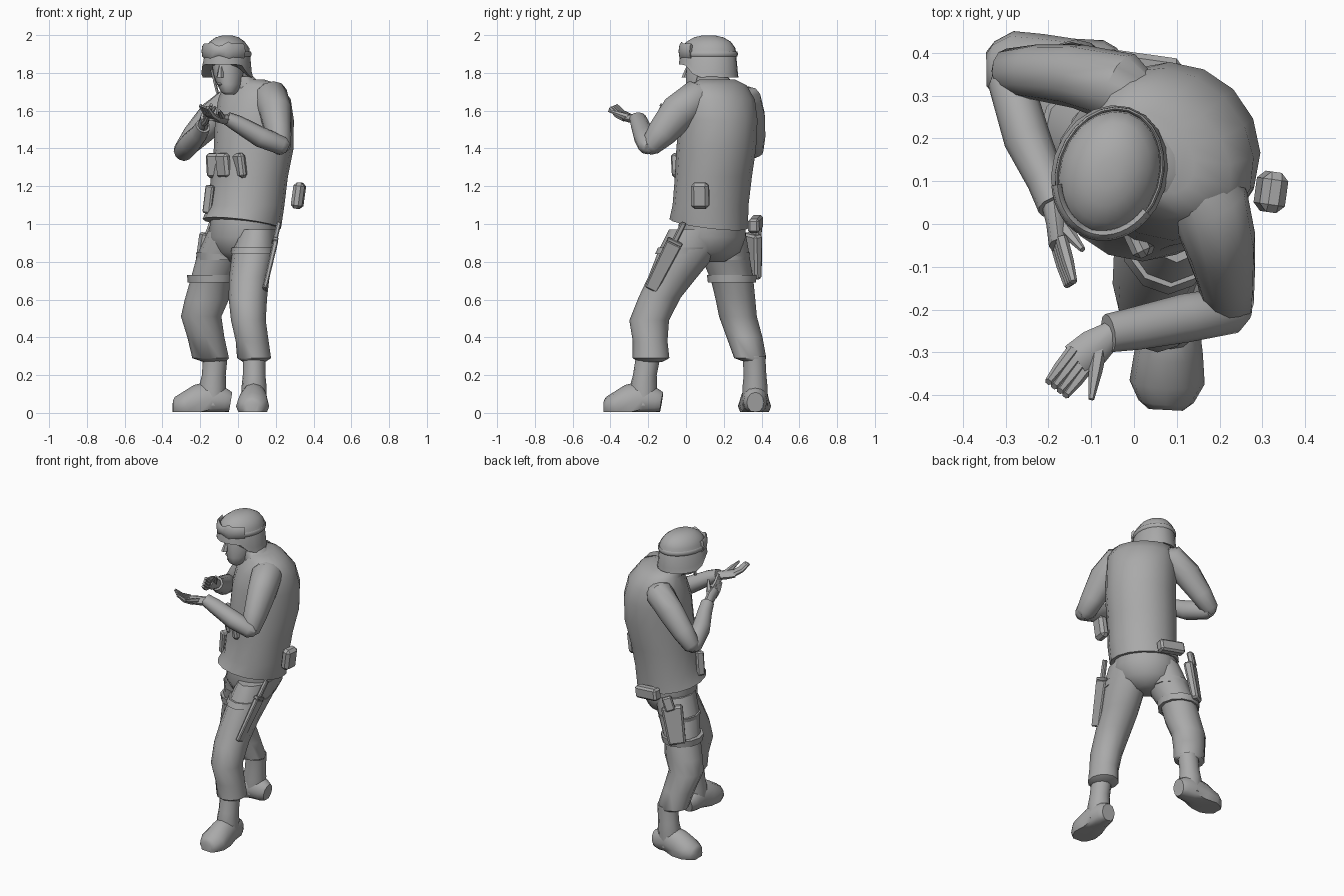
import bpy, bmesh
from math import sin, cos, pi, radians
from mathutils import Vector, Euler

if "Cube" in bpy.data.objects:
    bpy.data.objects.remove(bpy.data.objects["Cube"])

grey = bpy.data.materials.new("plain_grey")
grey.use_nodes = True
grey.diffuse_color = (0.4, 0.4, 0.4, 1)
grey.node_tree.nodes["Principled BSDF"].inputs["Base Color"].default_value = (0.4, 0.4, 0.4, 1)
TORSO, HEAD = radians(-45), radians(-17)
UP = Vector((0, 0, 1))


def axes(a):
    """Left and back directions of a body part turned by a."""
    return Vector((cos(a), sin(a), 0)), Vector((-sin(a), cos(a), 0))


def finish(name, bm, angle=50):
    bmesh.ops.recalc_face_normals(bm, faces=bm.faces)
    me = bpy.data.meshes.new(name)
    bm.to_mesh(me)
    bm.free()
    me.materials.append(grey)
    ob = bpy.data.objects.new(name, me)
    bpy.context.collection.objects.link(ob)
    bpy.ops.object.select_all(action='DESELECT')
    ob.select_set(True)
    bpy.context.view_layer.objects.active = ob
    bpy.ops.object.shade_smooth_by_angle(angle=radians(angle))
    return ob


def loft(name, pts, turn=0, follow=False, sides=12, warp=None):
    """Skin oval rings (x, y, z, radius, radius); level, or square to the path."""
    bm = bmesh.new()
    rings = []
    for i, (x, y, z, ra, rb) in enumerate(pts):
        u, v = axes(turn)
        if follow:
            a, b = pts[max(i - 1, 0)], pts[min(i + 1, len(pts) - 1)]
            t = (Vector(b[:3]) - Vector(a[:3])).normalized()
            u = t.cross(UP).normalized()
            v = u.cross(t)
        ring = []
        for k in range(sides):
            w = 2 * pi * k / sides
            co = Vector((x, y, z)) + u * ra * cos(w) + v * rb * sin(w)
            ring.append(bm.verts.new(warp(co) if warp else co))
        rings.append(ring)
    for r, s in zip(rings, rings[1:]):
        for k in range(sides):
            j = (k + 1) % sides
            bm.faces.new((r[k], r[j], s[j], s[k]))
    bm.faces.new(rings[0])
    bm.faces.new(rings[-1])
    return finish(name, bm)


def box(name, loc, size, turn=(0, 0, 0), bevel=0.012, taper=1):
    bm = bmesh.new()
    bmesh.ops.create_cube(bm, size=1)
    rot = Euler([radians(d) for d in turn]).to_matrix()
    for v in bm.verts:
        k = taper if v.co.z < 0 else 1
        v.co = Vector((v.co.x * size[0] * k, v.co.y * size[1] * k, v.co.z * size[2]))
    bmesh.ops.bevel(bm, geom=bm.edges[:], offset=bevel, segments=1, affect='EDGES')
    for v in bm.verts:
        v.co = rot @ v.co + Vector(loc)
    return finish(name, bm, 30)


# Torso with vest, hem lower at the back
def hem(co):
    if co.z < 1:
        co.z += 0.035 - 0.17 * ((co - Vector((.04, .15, 0))).dot(axes(TORSO)[1]))
    return co


loft("vest", [(.02, .12, .96, .207, .208), (.045, .13, 1.1, .207, .195), (.06, .145, 1.25, .208, .2),
              (.083, .16, 1.4, .212, .21), (.087, .17, 1.55, .212, .205), (.087, .172, 1.66, .21, .175),
              (.075, .17, 1.735, .18, .12), (.045, .165, 1.765, .11, .08)], TORSO, sides=16, warp=hem)
loft("pelvis", [(.02, .14, .8, .06, .07), (.02, .14, .85, .16, .13), (.025, .135, .93, .192, .17),
                (.03, .14, 1.03, .185, .165)], TORSO, sides=16)

# Legs, cuffed above the boots
loft("left_leg", [(.1, .07, .97, .1, .16), (.085, .015, .86, .115, .16), (.06, -.07, .72, .107, .13),
                  (.052, -.14, .61, .102, .112), (.055, -.195, .49, .092, .105), (.075, -.19, .38, .087, .092),
                  (.085, -.185, .29, .09, .097), (.085, -.19, .27, .06, .065)])
loft("right_leg", [(-.04, .175, .96, .12, .14), (-.09, .205, .84, .125, .13), (-.145, .245, .7, .108, .112),
                   (-.165, .262, .6, .117, .105), (-.195, .275, .51, .107, .1), (-.17, .31, .4, .098, .095),
                   (-.145, .34, .29, .097, .085), (-.125, .36, .27, .06, .05)])


def boot(side, heel, turn, shaft):
    """Boot from the heel towards the toe, with a shaft up into the cuff."""
    out = Vector((cos(turn), sin(turn), 0))
    foot = []
    for d, z, w, h in [(0, .055, .045, .055), (.03, .06, .063, .07), (.1, .07, .068, .1), (.17, .05, .08, .1),
                       (.24, .035, .088, .075), (.285, .025, .065, .06), (.305, .025, .04, .04)]:
        p = heel + out * d
        foot.append((p.x, p.y, z, w, h))
    loft(side + "_boot", foot, follow=True, warp=lambda c: Vector((c.x, c.y, max(c.z, .005))))
    a, b = heel + out * .095, heel + out * .088
    loft(side + "_boot_shaft", [(a.x, a.y, .04, .065, .065), (a.x, a.y, .14, .066, .072),
                                (b.x, b.y, .2, .06, .063), (*shaft, .06, .065)], turn + pi / 2)


boot("left", Vector((.09, -.13, 0)), radians(-93), (.085, -.2, .3))
boot("right", Vector((-.04, .367, 0)), radians(181), (-.12, .36, .3))

# Arms with sleeves
loft("left_upper_arm", [(.12, .14, 1.67, .07, .06), (.175, .05, 1.668, .095, .095), (.2, -.04, 1.59, .085, .1),
                        (.215, -.13, 1.48, .068, .08), (.22, -.19, 1.41, .06, .055),
                        (.22, -.21, 1.385, .03, .03)], follow=True)
loft("left_forearm", [(.265, -.2, 1.4, .025, .025), (.235, -.2, 1.415, .055, .05), (.12, -.22, 1.46, .057, .055),
                      (0, -.245, 1.53, .05, .045), (-.06, -.255, 1.56, .045, .035)], follow=True)
loft("right_upper_arm", [(.05, .27, 1.65, .05, .05), (-.03, .318, 1.65, .085, .085), (-.13, .345, 1.565, .075, .088),
                         (-.23, .355, 1.46, .065, .07), (-.295, .355, 1.385, .055, .05),
                         (-.315, .35, 1.365, .025, .025)], follow=True)
loft("right_forearm", [(-.295, .37, 1.365, .03, .03), (-.29, .335, 1.385, .052, .055), (-.25, .2, 1.43, .055, .06),
                       (-.205, .1, 1.48, .045, .05), (-.185, .04, 1.52, .04, .042)], follow=True)


def hand(side, wrist, palm, tips, spread, thumb, flat):
    """Palm between wrist and knuckles, four fingers and a thumb."""
    wrist, palm, tips, spread = map(Vector, (wrist, palm, tips, spread))
    big, small = (.043, .024) if flat else (.024, .043)
    mid = wrist.lerp(palm, .5)
    loft(side + "_palm", [(*wrist, .03, .028), (*mid, big, small), (*palm, big, small * .8)],
         follow=True, sides=8)
    for i in range(4):
        a = palm + spread * (i - 1.5) * .75 - (palm - wrist) * .15
        c = tips + spread * (i - 1.5) * .75
        m = a.lerp(c, .55) - UP * .012
        loft(f"{side}_finger_{i + 1}", [(*a, .015, .015), (*m, .014, .014), (*c, .009, .009)],
             follow=True, sides=6)
    base, end = wrist.lerp(palm, .35), Vector(thumb)
    loft(side + "_thumb", [(*base, .02, .02), (*base.lerp(end, .5), .016, .016), (*end, .007, .007)],
         follow=True, sides=6)


hand("left", (-.05, -.255, 1.55), (-.135, -.32, 1.565), (-.18, -.385, 1.622), (-.018, .014, .006),
     (-.1, -.41, 1.6), True)
hand("right", (-.187, .05, 1.515), (-.175, -.05, 1.565), (-.148, -.14, 1.605), (.006, .004, .024),
     (-.12, -.06, 1.62), False)

# Head and neck
left, back = axes(HEAD)
mid = Vector((-.057, .12, 0))
loft("collar", [(.04, .16, 1.71, .14, .1), (0, .14, 1.78, .085, .08)], TORSO)
loft("neck", [(.02, .16, 1.68, .07, .07), (-.03, .13, 1.85, .065, .07)], HEAD)
loft("face", [(-.045, .045, 1.685, .025, .025), (-.045, .06, 1.7, .045, .06), (-.045, .08, 1.74, .065, .085),
              (-.05, .095, 1.79, .078, .1), (-.055, .105, 1.85, .082, .105), (-.055, .11, 1.9, .07, .1)], HEAD)
nose = mid - back * .13
loft("nose", [(nose.x, nose.y, 1.775, .02, .02), (nose.x + .005, nose.y + .02, 1.84, .01, .012)], HEAD, sides=6)
loft("lips", [(nose.x + .006, nose.y + .03, 1.73, .015, .008), (nose.x + .006, nose.y + .026, 1.74, .025, .012),
              (nose.x + .006, nose.y + .028, 1.75, .015, .008)], HEAD, sides=8)


# Helmet, its rim dropping over the ears and nape
def rim(co):
    if co.z < 1.88:
        co.z -= .07 * min(1, max(0, ((co - mid).dot(back) + .1) / .07))
    return co


loft("helmet", [(mid.x, mid.y, z, w, d) for z, w, d in
                [(1.85, .118, .145), (1.845, .135, .16), (1.875, .127, .157), (1.93, .115, .145),
                 (1.965, .09, .12), (1.988, .06, .08), (1.998, .025, .035)]], HEAD, sides=20, warp=rim)


def wrap(name, start, stop, z, w, d, rule):
    """Band bent around the helmet from one angle to another."""
    pts = []
    for i in range(17):
        t = radians(start + (stop - start) * i / 16)
        p = mid + left * w * sin(t) - back * d * cos(t)
        pts.append((p.x, p.y, z, *rule(t)))
    loft(name, pts, follow=True, sides=8)


wrap("goggles", -65, 65, 1.915, .12, .148, lambda t: (.014, .04 - .012 * cos(6 * t) * (abs(t) < .5)))
wrap("goggle_strap", 60, 300, 1.9, .121, .152, lambda t: (.005, .014))
for s in (-1, 1):
    a, b = mid + left * .082 * s - back * .02, mid + left * .03 * s - back * .075
    loft("chin_strap", [(a.x, a.y, 1.83, .008, .012), (b.x, b.y, 1.69, .008, .01)], HEAD, sides=6)

# Vest pouches
tleft, tback = axes(TORSO)
for i in (-1, 0, 1):
    p = Vector((.06, .15, 1.31)) - tback * (.195 - .03 * abs(i)) + tleft * .095 * i
    box("chest_pouch", p, (.09, .045, .13), (8, 0, -45 - 20 * i), .015)
box("front_magazine", (-.15, .075, 1.13), (.05, .05, .15), (0, 8, -30), .008)
box("side_pouch", (.32, .075, 1.15), (.06, .095, .14), (0, 8, -8), .018)
box("belt_pouch", (.02, .368, 1.0), (.17, .06, .075), (0, 8, -8))

# Thigh gear
loft("left_thigh_strap", [(.08, -.01, .84, .118, .155), (.085, .012, .875, .119, .16)])
for z, x, y in ((.83, -.095, .207), (.71, -.143, .243)):
    loft("right_thigh_strap", [(x, y, z - .02, .123, .127), (x, y, z + .02, .127, .132)])
box("holster", (-.165, .355, .83), (.13, .055, .24), (8, 8, 35), .012, .8)
box("pistol_grip", (-.135, .375, .97), (.06, .035, .09), (8, 18, 35), .008)
box("knife_sheath", (.168, -.125, .775), (.028, .085, .28), (-26, 13, 0), .006, .82)
box("knife_guard", (.195, -.06, .905), (.03, .085, .02), (-26, 13, 0), .004)
box("knife_handle", (.205, -.037, .955), (.025, .03, .12), (-26, 13, 0), .006)
